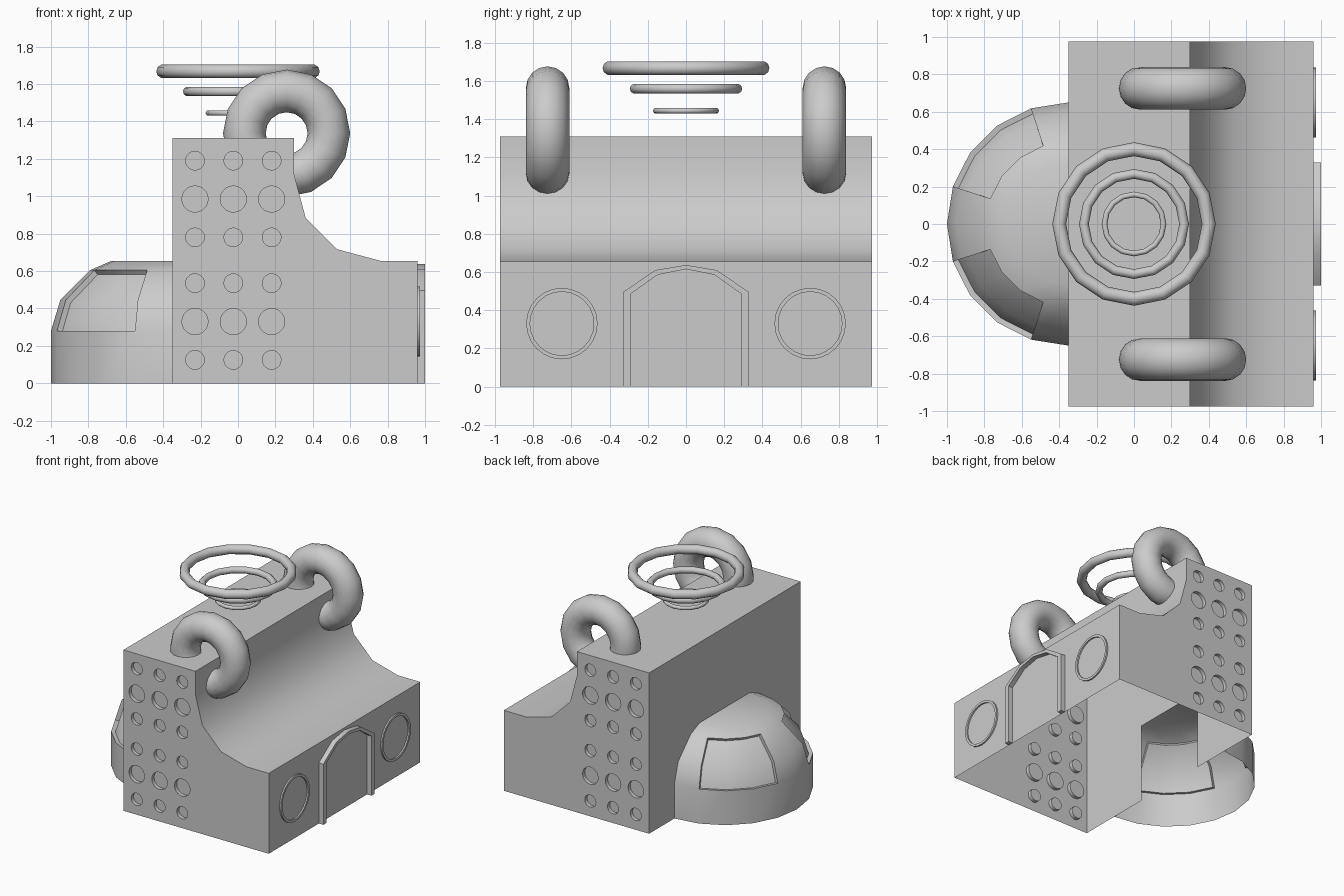
import bpy, bmesh
from math import sin, cos, pi, radians
from mathutils import Vector, Matrix

if "Cube" in bpy.data.objects:
    bpy.data.objects.remove(bpy.data.objects["Cube"])


def make(name, bm, smooth=True):
    me = bpy.data.meshes.new(name)
    bm.to_mesh(me)
    bm.free()
    ob = bpy.data.objects.new(name, me)
    bpy.context.collection.objects.link(ob)
    if smooth:
        shade(ob)
    return ob


def shade(ob):
    bpy.ops.object.select_all(action='DESELECT')
    ob.select_set(True)
    bpy.context.view_layer.objects.active = ob
    bpy.ops.object.shade_smooth_by_angle(angle=radians(32))


def extrude(bm, pts, vec):
    f = bm.faces.new([bm.verts.new(p) for p in pts])
    new = bmesh.ops.extrude_face_region(bm, geom=[f], use_keep_orig=True)['geom']
    bmesh.ops.translate(bm, verts=[v for v in new if isinstance(v, bmesh.types.BMVert)], vec=vec)
    bmesh.ops.recalc_face_normals(bm, faces=bm.faces)


def torus(name, loc, major, minor, n, m, rot=(0, 0, 0)):
    bpy.ops.mesh.primitive_torus_add(location=loc, rotation=rot, major_radius=major, minor_radius=minor,
                                     major_segments=n, minor_segments=m)
    ob = bpy.context.object
    ob.name = name
    bpy.ops.object.shade_smooth_by_angle(angle=radians(60))
    return ob


# Main body: side profile with a concave sweep, extruded along y
profile = [(0.96, 0), (0.96, 0.655)]
profile += [(0.76 - 0.46 * cos(a), 1.115 - 0.46 * sin(a)) for a in (pi / 2, pi / 3, pi / 6, 0)]
profile += [(0.30, 1.31), (-0.35, 1.31), (-0.35, 0)]
bm = bmesh.new()
extrude(bm, [(x, -0.975, z) for x, z in profile], (0, 1.95, 0))
body = make("body", bm, False)

# Round recesses in both end walls
bm = bmesh.new()
for side in (-1, 1):
    for x in (-0.23, -0.025, 0.18):
        for z, r in ((1.19, .05), (.985, .07), (.78, .05), (.535, .05), (.33, .07), (.125, .05)):
            bmesh.ops.create_cone(bm, cap_ends=True, segments=20, radius1=r, radius2=r, depth=0.06,
                                  matrix=Matrix.Translation((x, side * 0.975, z)) @ Matrix.Rotation(pi / 2, 4, 'X'))
cutter = make("recess_cutter", bm, False)
cutter.hide_render = True
mod = body.modifiers.new("recesses", 'BOOLEAN')
mod.operation = 'DIFFERENCE'
mod.solver = 'EXACT'
mod.object = cutter
bpy.context.view_layer.objects.active = body
bpy.ops.object.modifier_apply(modifier="recesses")
bpy.data.objects.remove(cutter)

# Open the underside and the passage into the dome
bm = bmesh.new()
bm.from_mesh(body.data)
for co, no in (((0, -.33, 0), (0, 1, 0)), ((0, .33, 0), (0, 1, 0)), ((0, 0, .655), (0, 0, 1))):
    wall = [f for f in bm.faces if f.normal.x < -.9 and f.calc_center_median().x < -.34]
    edges = {e for f in wall for e in f.edges}
    verts = {v for f in wall for v in f.verts}
    bmesh.ops.bisect_plane(bm, geom=list(verts) + list(edges) + wall, plane_co=co, plane_no=no)
doomed = []
for f in bm.faces:
    c = f.calc_center_median()
    passage = c.x < -.345 and f.normal.x < -.9 and abs(c.y) < .33 and c.z < .65
    if passage or (c.z < .001 and f.normal.z < -.9):
        doomed.append(f)
bmesh.ops.delete(bm, geom=doomed, context='FACES')
bm.to_mesh(body.data)
bm.free()
shade(body)

# Half dome on the left, open below, with two sunken windows
bm = bmesh.new()
rings = []
for r, z in ((.65, 0), (.65, .28), (.60, .445), (.44, .605), (.325, .655)):
    rings.append([bm.verts.new((-.35 + r * cos(a), r * sin(a), z))
                  for a in (pi / 2 + i * pi / 10 for i in range(11))])
grid = {}
for i in range(4):
    for j in range(10):
        lo, hi = rings[i], rings[i + 1]
        grid[i, j] = bm.faces.new((lo[j], lo[j + 1], hi[j + 1], hi[j]))
bm.faces.new(rings[-1])
bm.normal_update()
for start in (1, 6):
    bmesh.ops.inset_region(bm, faces=[grid[i, j] for i in (1, 2) for j in range(start, start + 3)],
                           thickness=0.004, depth=-0.03, use_boundary=True, use_even_offset=True)
make("dome", bm)

# Raised door arch on the right face
outer = [(-.33, 0), (-.33, .495), (-.16, .61), (0, .637), (.16, .61), (.33, .495), (.33, 0)]
inner = [(-.29, 0), (-.29, .485), (-.15, .585), (0, .615), (.15, .585), (.29, .485), (.29, 0)]
bm = bmesh.new()
extrude(bm, [(0.96, y, z) for y, z in outer + inner[::-1]], (0.04, 0, 0))
make("door_arch", bm)

# Raised round window rims either side of the door
for name, y in (("front_window_rim", -.65), ("back_window_rim", .65)):
    bm = bmesh.new()
    n = 24
    loops = [[bm.verts.new((x, y + r * cos(2 * pi * k / n), .33 + r * sin(2 * pi * k / n))) for k in range(n)]
             for x, r in ((.96, .187), (.972, .187), (.972, .167), (.96, .167))]
    for i in range(4):
        a, b = loops[i], loops[(i + 1) % 4]
        for k in range(n):
            bm.faces.new((a[k], a[(k + 1) % n], b[(k + 1) % n], b[k]))
    bmesh.ops.recalc_face_normals(bm, faces=bm.faces)
    make(name, bm)

# Two thick pipe loops on the roof edge
for name, y in (("front_pipe_loop", -.725), ("back_pipe_loop", .725)):
    torus(name, (.26, y, 1.337), .226, .114, 16, 16, (pi / 2, 0, 0))

# Three floating rings, growing upward
for name, z, R, r in (("small_ring", 1.445, .158, .015), ("middle_ring", 1.56, .268, .026),
                      ("large_ring", 1.668, .40, .037)):
    torus(name, (0, 0, z), R, r, 16, 10)
